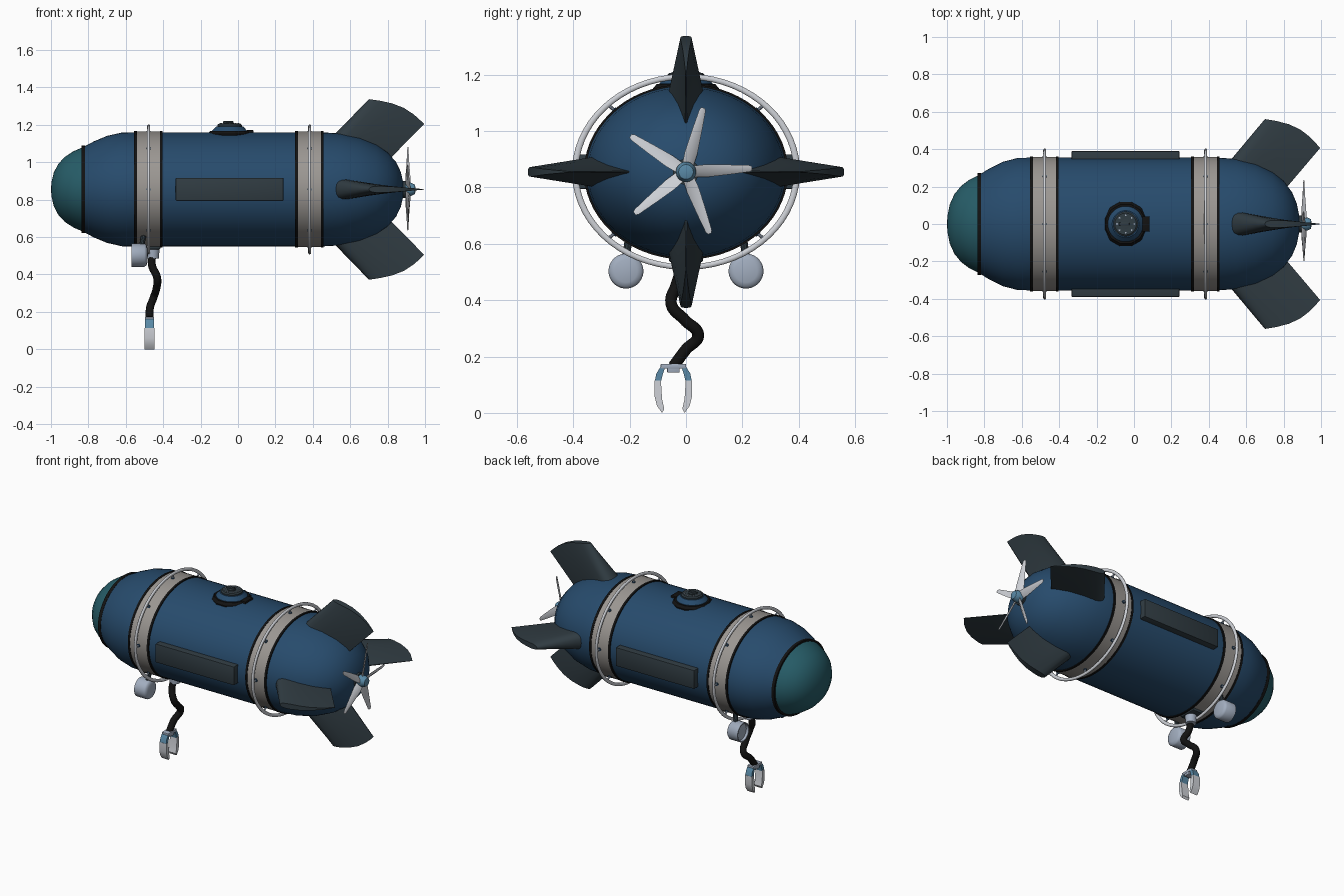
import bpy, bmesh
from math import sin, cos, pi, radians
from mathutils import Vector, Matrix

if "Cube" in bpy.data.objects:
    bpy.data.objects.remove(bpy.data.objects["Cube"])

CZ, SQ = 0.855, 0.86   # hull axis height, vertical squash of the hull


def material(name, rgb):
    m = bpy.data.materials.new(name)
    m.diffuse_color = (*rgb, 1)
    m.use_nodes = True
    m.node_tree.nodes["Principled BSDF"].inputs["Base Color"].default_value = m.diffuse_color
    return m


BLUE = material("hull_blue", (0.02, 0.07, 0.15))
TEAL = material("glass_teal", (0.02, 0.11, 0.14))
DARK = material("dark_slate", (0.03, 0.045, 0.055))
BLACK = material("rubber_black", (0.006, 0.006, 0.006))
GREY = material("band_grey", (0.33, 0.31, 0.29))
STEEL = material("steel", (0.36, 0.42, 0.52))
LIGHT = material("light_metal", (0.62, 0.64, 0.68))
JOINT = material("joint_blue", (0.1, 0.25, 0.38))


def finish(name, bm, mat, angle=35):
    bmesh.ops.remove_doubles(bm, verts=bm.verts, dist=1e-5)
    bmesh.ops.recalc_face_normals(bm, faces=bm.faces)
    me = bpy.data.meshes.new(name)
    bm.to_mesh(me)
    bm.free()
    ob = bpy.data.objects.new(name, me)
    bpy.context.collection.objects.link(ob)
    me.materials.append(mat)
    if angle:
        bpy.ops.object.select_all(action='DESELECT')
        bpy.context.view_layer.objects.active = ob
        ob.select_set(True)
        bpy.ops.object.shade_smooth_by_angle(angle=radians(angle))
    return ob


def lathe(name, prof, mat, centre=(0, 0, CZ), segs=64, squash=SQ, axis='X', closed=False, angle=35):
    """Spin (position, radius) points about the x or z axis."""
    bm = bmesh.new()
    rings = []
    for p, r in prof:
        ring = []
        for i in range(segs):
            a = 2 * pi * (i + 0.5) / segs
            u, v = r * cos(a), r * sin(a)
            co = (p, u, v * squash) if axis == 'X' else (u, v, p)
            ring.append(bm.verts.new(Vector(co) + Vector(centre)))
        rings.append(ring)
    pairs = list(zip(rings, rings[1:] + rings[:1]))
    for a, b in pairs if closed else pairs[:-1]:
        for i in range(segs):
            j = (i + 1) % segs
            bm.faces.new((a[i], a[j], b[j], b[i]))
    return finish(name, bm, mat, angle)


def box(name, lo, hi, mat, bevel=0.0):
    bm = bmesh.new()
    lo, hi = Vector(lo), Vector(hi)
    bmesh.ops.create_cube(bm, size=1, matrix=Matrix.Translation((lo + hi) / 2) @ Matrix.Diagonal((*(hi - lo), 1)))
    if bevel:
        bmesh.ops.bevel(bm, geom=bm.edges[:], offset=bevel, segments=2, affect='EDGES', profile=0.5)
    return finish(name, bm, mat, 30)


def rod(name, a, b, r, mat, segs=10):
    bm = bmesh.new()
    a, b = Vector(a), Vector(b)
    m = Matrix.Translation((a + b) / 2) @ (b - a).to_track_quat('Z', 'Y').to_matrix().to_4x4()
    bmesh.ops.create_cone(bm, cap_ends=True, segments=segs, radius1=r, radius2=r, depth=(b - a).length, matrix=m)
    return finish(name, bm, mat)


def prism(name, pts, x0, x1, mat):
    """Extrude a (y, z) outline along x."""
    bm = bmesh.new()
    f = bm.faces.new([bm.verts.new((x0, y, z)) for y, z in pts])
    ext = bmesh.ops.extrude_face_region(bm, geom=[f])['geom']
    bmesh.ops.translate(bm, vec=(x1 - x0, 0, 0), verts=[v for v in ext if isinstance(v, bmesh.types.BMVert)])
    return finish(name, bm, mat, 30)


# hull, nose window and seams
lathe("nose_window", [(-1, 0), (-0.997, 0.045), (-0.985, 0.105), (-0.96, 0.16), (-0.925, 0.203),
                      (-0.88, 0.237), (-0.83, 0.262)], TEAL)
lathe("hull", [(-0.83, 0.262), (-0.77, 0.299), (-0.70, 0.333), (-0.62, 0.354), (-0.55, 0.355), (0.45, 0.355),
               (0.55, 0.348), (0.65, 0.322), (0.74, 0.278), (0.80, 0.23), (0.845, 0.17), (0.87, 0.11),
               (0.882, 0.05), (0.885, 0)], BLUE)


def collar(name, x0, x1, r0, r1, mat):
    return lathe(name, [(x0, r0), (x0, r1), (x1, r1), (x1, r0)], mat, closed=True)


collar("nose_seam", -0.837, -0.817, 0.25, 0.272, BLACK)

# bands with black edges, hoops and their struts
for label, x0 in (("front", -0.548), ("rear", 0.313)):
    x1, xm = x0 + 0.138, x0 + 0.07
    collar(label + "_band", x0, x1, 0.34, 0.359, GREY)
    for i, x in enumerate((x0, x1)):
        collar(f"{label}_band_edge_{i}", x - 0.007, x + 0.007, 0.34, 0.362, BLACK)
    hoop = [(xm + 0.008 * cos(a * pi / 5), 0.393 + 0.012 * sin(a * pi / 5)) for a in range(10)]
    lathe(label + "_hoop", hoop, LIGHT, closed=True, angle=60)
    for k in range(8):
        a = k * pi / 4 + pi / 8 * (k % 2 == 9)
        d = Vector((0, cos(a), sin(a) * SQ))
        o = Vector((xm, 0, CZ))
        rod(f"{label}_hoop_strut_{k}", o + d * 0.345, o + d * 0.393, 0.006, STEEL)
        rod(f"{label}_strut_foot_{k}", o + d * 0.345, o + d * 0.364, 0.011, BLUE)

# side panels
for label, s in (("front", -1), ("back", 1)):
    ys = sorted((s * 0.30, s * 0.39))
    box(label + "_side_panel", (-0.333, ys[0], 0.794), (0.243, ys[1], 0.917), DARK, 0.004)

# tail fins: swept, thick rounded leading edge, curved tip
CHORD = [(0, 0.0), (0.01, 0.45), (0.04, 0.78), (0.1, 0.97), (0.17, 1.0), (0.35, 0.85),
         (0.55, 0.6), (0.75, 0.36), (0.9, 0.18), (1, 0.05)]
for k, label in enumerate(("back", "top", "front", "bottom")):
    bm = bmesh.new()
    ca, sa = cos(k * pi / 2), sin(k * pi / 2)
    rows = []
    for j in range(6):
        s = j / 5
        half = 0.066 + (0.02 - 0.066) * s
        row = []
        for side in (1, -1):
            for c, t in CHORD if side == 1 else CHORD[::-1]:
                root = Vector((0.525, 0.352)).lerp(Vector((0.82, 0.20)), c)
                tip = Vector((0.70, 0.561)).lerp(Vector((0.995, 0.406)), c) + Vector((0.65, 0.76)) * 0.04 * sin(pi * c)
                p, w = root.lerp(tip, s * 1.1 - 0.1), t * half * side
                row.append(bm.verts.new((p.x, p.y * ca - w * sa, CZ + SQ * (p.y * sa + w * ca))))
        rows.append(row)
    n = len(rows[0])
    for a, b in zip(rows, rows[1:]):
        for i in range(n):
            bm.faces.new((a[i], a[(i + 1) % n], b[(i + 1) % n], b[i]))
    for row in (rows[0], rows[-1]):   # close the ends strip by strip
        for i in range(n // 2 - 1):
            bm.faces.new((row[i], row[i + 1], row[n - 2 - i], row[n - 1 - i]))
    finish(label + "_fin", bm, DARK, 40)

# propeller
lathe("propeller_shaft", [(0.86, 0), (0.86, 0.046), (0.895, 0.046), (0.895, 0)], DARK, squash=1, segs=24)
lathe("propeller_hub", [(0.88, 0), (0.88, 0.036), (0.925, 0.036), (0.945, 0.026), (0.952, 0)], JOINT, squash=1, segs=24)
for k in range(5):
    bm = bmesh.new()
    rot = Matrix.Rotation(radians(3 + 72 * k), 4, 'X')
    rows = []
    for r, w, pitch, t in ((0.02, 0.024, 35, 0.007), (0.07, 0.026, 30, 0.006), (0.15, 0.019, 22, 0.005),
                           (0.225, 0.012, 15, 0.003), (0.235, 0.007, 15, 0.002)):
        tw = Matrix.Rotation(radians(pitch), 4, 'Y')
        rows.append([bm.verts.new(Vector((0.908, 0, CZ)) + rot @ (Vector((0, r, 0)) + tw @ Vector((x, 0, z))))
                     for x, z in ((0, -w), (t, 0), (0, w), (-t, 0))])
    for a, b in zip(rows, rows[1:]):
        for i in range(4):
            bm.faces.new((a[i], a[(i + 1) % 4], b[(i + 1) % 4], b[i]))
    bm.faces.new(rows[0])
    bm.faces.new(rows[-1])
    finish(f"propeller_blade_{k}", bm, LIGHT, 40)

# top hatch
HX = -0.045
HC = (HX, 0, 0)
lathe("hatch_ring", [(1.12, 0.085), (1.12, 0.122), (1.15, 0.122), (1.166, 0.108), (1.166, 0.085)], BLACK, HC, 12,
      axis='Z', closed=True, angle=0)
lathe("hatch_collar", [(1.13, 0.1), (1.168, 0.095), (1.192, 0.072), (1.192, 0)], BLUE, HC, 32, axis='Z')
lathe("hatch_lid", [(1.185, 0.066), (1.2, 0.066), (1.206, 0.058), (1.206, 0)], DARK, HC, 32, axis='Z')
lathe("hatch_cap", [(1.2, 0.026), (1.211, 0.026), (1.213, 0)], DARK, HC, 20, axis='Z')
for k in range(8):
    a = k * pi / 4
    x, y = HX + 0.046 * cos(a), 0.046 * sin(a)
    rod(f"hatch_bolt_{k}", (x, y, 1.2), (x, y, 1.21), 0.005, STEEL, 6)
box("hatch_handle", (HX - 0.035, -0.008, 1.208), (HX + 0.02, 0.008, 1.22), DARK, 0.003)
box("hatch_hinge", (HX + 0.09, -0.04, 1.14), (HX + 0.128, 0.04, 1.172), BLACK, 0.004)

# lamps under the hull, facing the nose
for label, s in (("front", -1), ("back", 1)):
    c = (0, s * 0.213, 0.503)
    lathe(label + "_lamp", [(-0.555, 0), (-0.555, 0.052), (-0.57, 0.055), (-0.57, 0.062), (-0.50, 0.062),
                            (-0.49, 0.055), (-0.485, 0.04), (-0.482, 0)], STEEL, c, 32, squash=1, angle=50)
    rod(label + "_lamp_bracket", (-0.515, s * 0.213, 0.55), (-0.5, s * 0.2, 0.64), 0.014, DARK)

# arm mount and hose
box("arm_mount", (-0.505, -0.06, 0.535), (-0.415, 0.06, 0.575), DARK, 0.006)
lathe("arm_socket", [(0.485, 0), (0.485, 0.032), (0.54, 0.036), (0.54, 0)], STEEL, (-0.455, -0.01, 0), 24, axis='Z')
cu = bpy.data.curves.new("arm_hose", 'CURVE')
cu.dimensions = '3D'
cu.bevel_depth, cu.bevel_resolution, cu.use_fill_caps = 0.021, 3, True
path = [(-0.455, -0.01, 0.52), (-0.46, -0.035, 0.45), (-0.433, -0.052, 0.385), (-0.435, -0.005, 0.33),
        (-0.452, 0.043, 0.275), (-0.47, 0.0, 0.225), (-0.473, -0.045, 0.165)]
sp = cu.splines.new('BEZIER')
sp.bezier_points.add(len(path) - 1)
for bp, co in zip(sp.bezier_points, path):
    bp.co = co
    bp.handle_left_type = bp.handle_right_type = 'AUTO'
hose = bpy.data.objects.new("arm_hose", cu)
hose.data.materials.append(BLACK)
bpy.context.collection.objects.link(hose)

# gripper
GX, GY = -0.473, -0.045
box("gripper_bar", (GX - 0.024, GY - 0.045, 0.157), (GX + 0.024, GY + 0.045, 0.174), STEEL, 0.003)
box("gripper_wrist", (GX - 0.022, GY - 0.022, 0.143), (GX + 0.022, GY + 0.022, 0.172), STEEL, 0.003)
KNUCKLE = [(0.028, 0.165), (0.046, 0.162), (0.06, 0.14), (0.066, 0.11), (0.044, 0.11), (0.038, 0.135)]
FINGER = [(0.044, 0.115), (0.066, 0.115), (0.067, 0.06), (0.058, 0.025), (0.04, 0), (0.032, 0.014), (0.04, 0.05)]
for label, s in (("left", -1), ("right", 1)):
    prism(label + "_knuckle", [(GY + s * y, z) for y, z in KNUCKLE], GX - 0.023, GX + 0.023, JOINT)
    prism(label + "_finger", [(GY + s * y, z) for y, z in FINGER], GX - 0.026, GX + 0.026, LIGHT)
